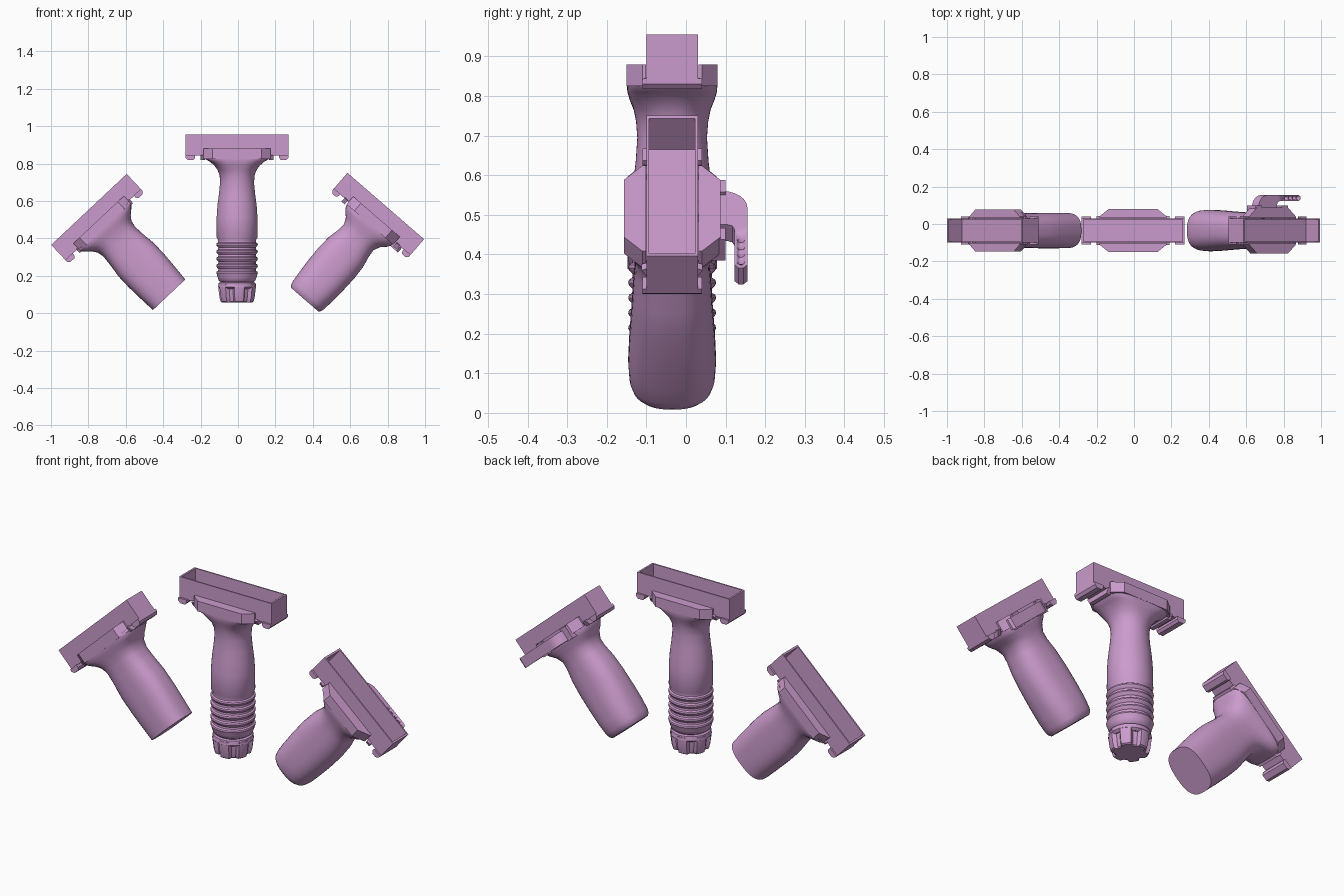
import bpy, bmesh, math
from mathutils import Matrix, Vector

if "Cube" in bpy.data.objects:
    bpy.data.objects.remove(bpy.data.objects["Cube"])

mat = bpy.data.materials.new("mauve")
mat.diffuse_color = (0.60, 0.33, 0.61, 1)
mat.use_nodes = True
mat.node_tree.nodes["Principled BSDF"].inputs["Base Color"].default_value = mat.diffuse_color
YC = -0.035  # shared depth centre of the three grips


def finish(name, bm, place, angle=35):
    bmesh.ops.recalc_face_normals(bm, faces=bm.faces[:])
    bm.transform(place)
    me = bpy.data.meshes.new(name)
    bm.to_mesh(me)
    bm.free()
    me.materials.append(mat)
    ob = bpy.data.objects.new(name, me)
    bpy.context.collection.objects.link(ob)
    bpy.ops.object.select_all(action='DESELECT')
    ob.select_set(True)
    bpy.context.view_layer.objects.active = ob
    bpy.ops.object.shade_smooth_by_angle(angle=math.radians(angle))
    return ob


def box(bm, x0, x1, y0, y1, d0, d1):
    """Box in local space; d is the depth below the top of the rail."""
    m = Matrix.Translation(((x0 + x1) / 2, (y0 + y1) / 2, -(d0 + d1) / 2))
    m = m @ Matrix.Diagonal((x1 - x0, y1 - y0, d1 - d0, 1))
    bmesh.ops.create_cube(bm, size=1, matrix=m)


def prism(bm, pts, vec):
    """Extrude a planar outline along a vector."""
    f = bm.faces.new([bm.verts.new(p) for p in pts])
    r = bmesh.ops.extrude_face_region(bm, geom=[f], use_keep_orig=True)
    bmesh.ops.translate(bm, vec=vec, verts=[v for v in r["geom"] if isinstance(v, bmesh.types.BMVert)])


def loft(name, rings, place, lobes=0, n=48):
    """Stack rounded-rectangle rings (depth, half x, half y, exponent)."""
    bm = bmesh.new()
    loops = []
    for d, hx, hy, e in rings:
        loop = []
        for i in range(n):
            a = 2 * math.pi * i / n
            c, s = math.cos(a), math.sin(a)
            k = (abs(c) ** e + abs(s) ** e) ** (-1 / e)
            if lobes and i % (n // lobes) < 3:
                k *= 0.82
            loop.append(bm.verts.new((hx * c * k, hy * s * k, -d)))
        loops.append(loop)
    for a, b in zip(loops, loops[1:]):
        for i in range(n):
            j = (i + 1) % n
            bm.faces.new((a[i], a[j], b[j], b[i]))
    bm.faces.new(loops[0])
    bm.faces.new(loops[-1][::-1])
    return finish(name, bm, place)


def rail(name, place, half):
    """Open tray with a thin floor and cross feet underneath."""
    bm = bmesh.new()
    w, t = 0.065, 0.007
    box(bm, -half, half, -w, w, 0.105, 0.113)
    for s in (-1, 1):
        box(bm, -half, half, *sorted((s * w, s * (w - t))), 0, 0.113)
        box(bm, *sorted((s * half, s * (half - 0.01))), -w, w, 0, 0.113)
        for a, b in ((0.225, half), (0.172, 0.195)):
            pts = [(-.065, .085), (-.077, .112), (-.062, .137), (.062, .137), (.077, .112), (.065, .085)]
            lo, hi = sorted((s * a, s * b))
            if a > 0.2:  # end foot with sloped lower corner
                pr = [(s * half, .11), (s * half, .124), (s * (half - .012), .137),
                      (s * (a + .01), .137), (s * a, .125), (s * a, .11)]
                prism(bm, [(x, -0.075, -d) for x, d in pr], Vector((0, 0.15, 0)))
            else:
                low = [(y, max(d, .108)) for y, d in pts]
                prism(bm, [(lo, y, -d) for y, d in low], Vector((hi - lo, 0, 0)))
    return finish(name, bm, place, 20)


def jaws(name, place, inner, outer, reach, d0=0.075):
    """Tapered clamp jaws on both sides of the rail."""
    bm = bmesh.new()
    for s in (-1, 1):
        pts = [(-inner, 0.066), (-inner, 0.075), (-outer, reach), (outer, reach), (inner, 0.075), (inner, 0.066)]
        prism(bm, [(x, s * y, -d0) for x, y in pts], Vector((0, 0, d0 - 0.13)))
    return finish(name, bm, place, 20)


def placement(x, z, angle):
    return Matrix.Translation((x, YC, z)) @ Matrix.Rotation(-math.radians(angle), 4, 'Y')


left = placement(-0.797, 0.555, 43.2)
mid = placement(-0.005, 0.955, 0)
right = placement(0.79, 0.573, -40.9)

# Rails
rail("left_rail", left, 0.277)
rail("middle_rail", mid, 0.275)
rail("right_rail", right, 0.271)

# Clamp jaws
jaws("left_jaws", left, 0.185, 0.14, 0.113)
jaws("middle_jaws", mid, 0.18, 0.13, 0.115)
jaws("right_jaws", right, 0.165, 0.11, 0.122)

# Left grip: plain straight handle with a flat end
loft("left_handle", [
    (0.114, 0.187, 0.112, 5), (0.138, 0.182, 0.112, 4.5), (0.155, 0.165, 0.108, 4),
    (0.175, 0.142, 0.102, 3.5), (0.20, 0.124, 0.096, 3), (0.235, 0.116, 0.092, 2.8),
    (0.29, 0.120, 0.092, 2.8), (0.37, 0.130, 0.094, 2.8), (0.45, 0.130, 0.095, 2.8),
    (0.54, 0.125, 0.095, 2.8), (0.626, 0.119, 0.094, 2.8)], left)

# Middle grip: slim neck, swelling, ribbed lower part
body = [(0.114, 0.178, 0.114, 4), (0.132, 0.168, 0.114, 4), (0.145, 0.145, 0.113, 3.5),
        (0.165, 0.122, 0.107, 3), (0.19, 0.104, 0.097, 2.4), (0.22, 0.093, 0.091, 2.1),
        (0.26, 0.091, 0.088, 2), (0.32, 0.097, 0.092, 2), (0.38, 0.105, 0.099, 2),
        (0.44, 0.109, 0.104, 2), (0.55, 0.109, 0.108, 2)]
for i in range(5):
    d = 0.566 + i * 0.038
    body += [(d, 0.100, 0.100, 2), (d + 0.010, 0.101, 0.101, 2),
             (d + 0.015, 0.109, 0.109, 2), (d + 0.023, 0.111, 0.111, 2), (d + 0.030, 0.108, 0.108, 2)]
body += [(0.762, 0.104, 0.104, 2), (0.78, 0.098, 0.098, 2), (0.79, 0.085, 0.085, 2)]
loft("middle_handle", body, mid)
loft("middle_cap_ring", [(0.788, 0.085, 0.085, 2), (0.793, 0.098, 0.098, 2), (0.815, 0.102, 0.102, 2),
                         (0.825, 0.088, 0.088, 2)], mid)
loft("middle_cap", [(0.80, 0.101, 0.101, 2), (0.82, 0.101, 0.101, 2), (0.87, 0.095, 0.095, 2),
                    (0.892, 0.089, 0.089, 2), (0.897, 0.082, 0.082, 2)], mid, lobes=6)

# Right grip: bulging handle with softened end
loft("right_handle", [
    (0.114, 0.165, 0.118, 3.2), (0.14, 0.160, 0.118, 3.2), (0.16, 0.148, 0.113, 3),
    (0.185, 0.122, 0.104, 2.8), (0.22, 0.105, 0.096, 2.6), (0.26, 0.108, 0.094, 2.6),
    (0.32, 0.121, 0.098, 2.6), (0.40, 0.126, 0.102, 2.6), (0.50, 0.123, 0.108, 2.6),
    (0.58, 0.117, 0.111, 2.6), (0.63, 0.112, 0.108, 2.6), (0.65, 0.107, 0.102, 2.6),
    (0.662, 0.098, 0.091, 2.6)], right)

# Lever block on the back of the right grip
bm = bmesh.new()
for s in (-1, 1):
    box(bm, *sorted((s * 0.07, s * 0.115)), 0.07, 0.135, 0.08, 0.15)
finish("lever_mount", bm, right)

# Lever: round pivot with a thin arm, in the plane across the grip
bm = bmesh.new()
cx, cy, r = -0.02, 0.125, 0.065
pts = [(cx + r * math.cos(a), cy + r * math.sin(a))
       for a in (math.radians(90 + 15 * i) for i in range(19))]
pts += [(0.045, 0.140), (0.05, 0.152), (0.065, 0.158), (0.20, 0.158), (0.212, 0.168), (0.212, 0.18),
        (0.20, 0.19), (0.05, 0.19)]
prism(bm, [(x, y, -0.09) for x, y in pts], Vector((0, 0, -0.055)))
lever = finish("lever", bm, right, 30)

# Row of holes through the lever arm
bm = bmesh.new()
for i in range(4):
    bmesh.ops.create_cone(bm, cap_ends=True, segments=14, radius1=0.009, radius2=0.009, depth=0.2,
                          matrix=Matrix.Translation((0.105 + 0.028 * i, 0.174, -0.115)))
cutter = finish("lever_hole_cutter", bm, right)
cutter.hide_render = True
cutter.hide_set(True)
mod = lever.modifiers.new("holes", 'BOOLEAN')
mod.object = cutter
mod.solver = 'EXACT'
